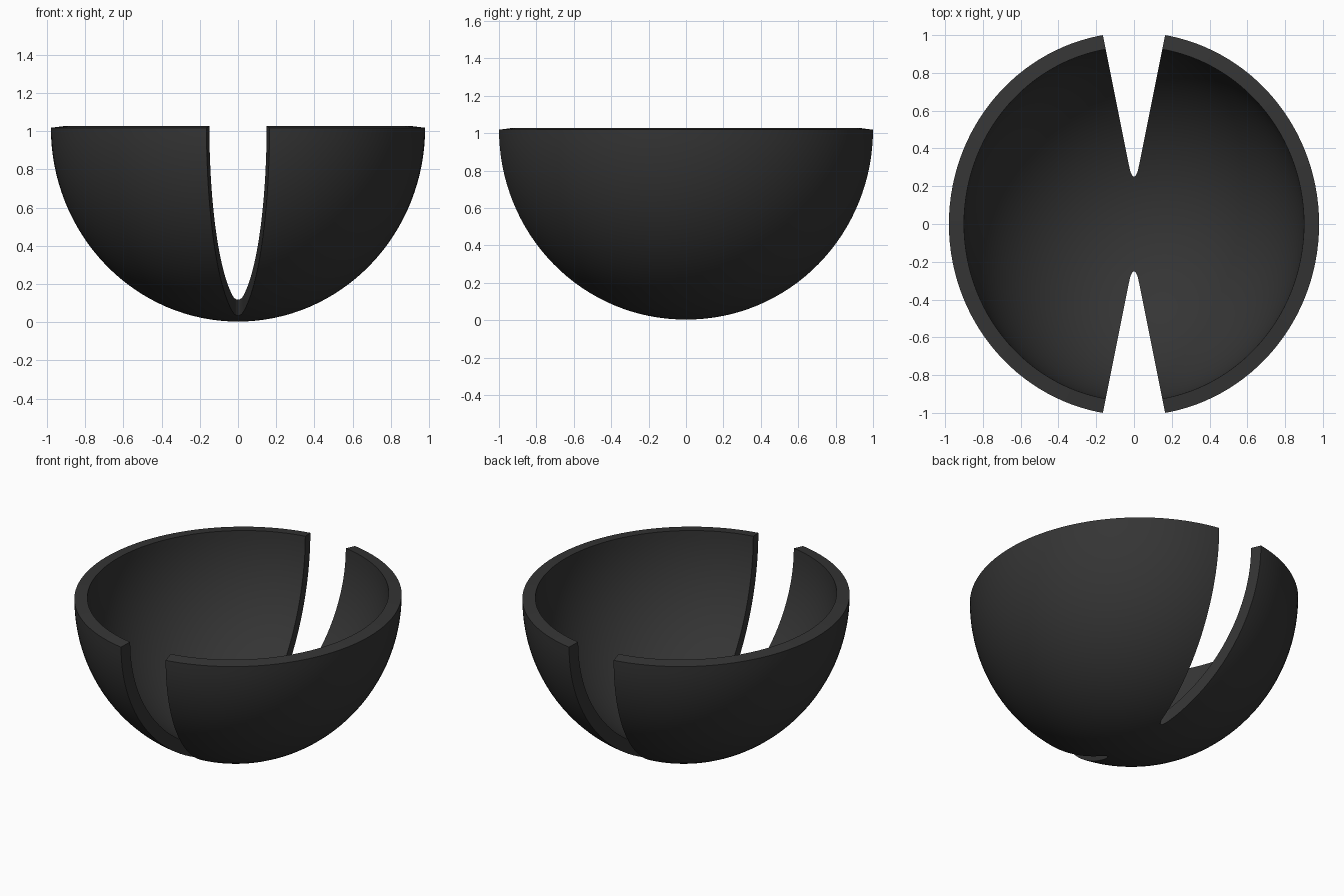
import bpy, bmesh, math

if "Cube" in bpy.data.objects:
    bpy.data.objects.remove(bpy.data.objects["Cube"])

SEG, RINGS = 128, 32
C = 1.018  # height of the outer rim


def make_object(name, bm):
    bmesh.ops.recalc_face_normals(bm, faces=bm.faces)
    me = bpy.data.meshes.new(name)
    bm.to_mesh(me)
    bm.free()
    ob = bpy.data.objects.new(name, me)
    bpy.context.collection.objects.link(ob)
    return ob


def half_shell(bm, rx, ry, rz, top):
    """Lower half of an ellipsoid; returns its rim vertices."""
    pole = bm.verts.new((0, 0, top - rz))
    prev = None
    for i in range(1, RINGS + 1):
        a = math.pi / 2 * i / RINGS
        ring = []
        for j in range(SEG):
            t = 2 * math.pi * j / SEG
            ring.append(bm.verts.new((rx * math.sin(a) * math.cos(t),
                                      ry * math.sin(a) * math.sin(t),
                                      top - rz * math.cos(a))))
        for j in range(SEG):
            k = (j + 1) % SEG
            if prev:
                bm.faces.new((prev[j], prev[k], ring[k], ring[j]))
            else:
                bm.faces.new((pole, ring[k], ring[j]))
        prev = ring
    return prev


# Bowl wall: outer and inner shells joined by a slightly sloping rim
bm = bmesh.new()
outer = half_shell(bm, 0.98, 1.0145, C - 0.003, C)
inner = half_shell(bm, 0.90, 0.938, 0.945, C + 0.01)
for j in range(SEG):
    k = (j + 1) % SEG
    bm.faces.new((outer[j], outer[k], inner[k], inner[j]))
bowl = make_object("split_bowl", bm)

# Tapered slots with rounded tips, front and back
side = [(0.205, 1.2), (0.03, 0.325), (0.02, 0.28), (0.009, 0.256)]
outline = side + [(0, 0.25)] + [(-x, y) for x, y in reversed(side)]
for s, label in ((-1, "front"), (1, "back")):
    bm = bmesh.new()
    face = bm.faces.new([bm.verts.new((x, s * y, -0.2)) for x, y in outline])
    ext = bmesh.ops.extrude_face_region(bm, geom=[face])
    verts = [v for v in ext["geom"] if isinstance(v, bmesh.types.BMVert)]
    bmesh.ops.translate(bm, vec=(0, 0, 1.6), verts=verts)
    cutter = make_object(label + "_slot_cutter", bm)
    cutter.hide_render = True
    mod = bowl.modifiers.new(label + "_slot", 'BOOLEAN')
    mod.operation = 'DIFFERENCE'
    mod.solver = 'EXACT'
    mod.object = cutter
    bpy.context.view_layer.objects.active = bowl
    bpy.ops.object.modifier_apply(modifier=mod.name)
    bpy.data.objects.remove(cutter)

# Dark finish, smooth walls with crisp edges
mat = bpy.data.materials.new("dark_grey")
mat.diffuse_color = (0.035, 0.035, 0.035, 1)
mat.use_nodes = True
mat.node_tree.nodes["Principled BSDF"].inputs["Base Color"].default_value = mat.diffuse_color
bowl.data.materials.clear()
bowl.data.materials.append(mat)
bpy.ops.object.select_all(action='DESELECT')
bowl.select_set(True)
bpy.context.view_layer.objects.active = bowl
bpy.ops.object.shade_smooth_by_angle(angle=math.radians(30))
